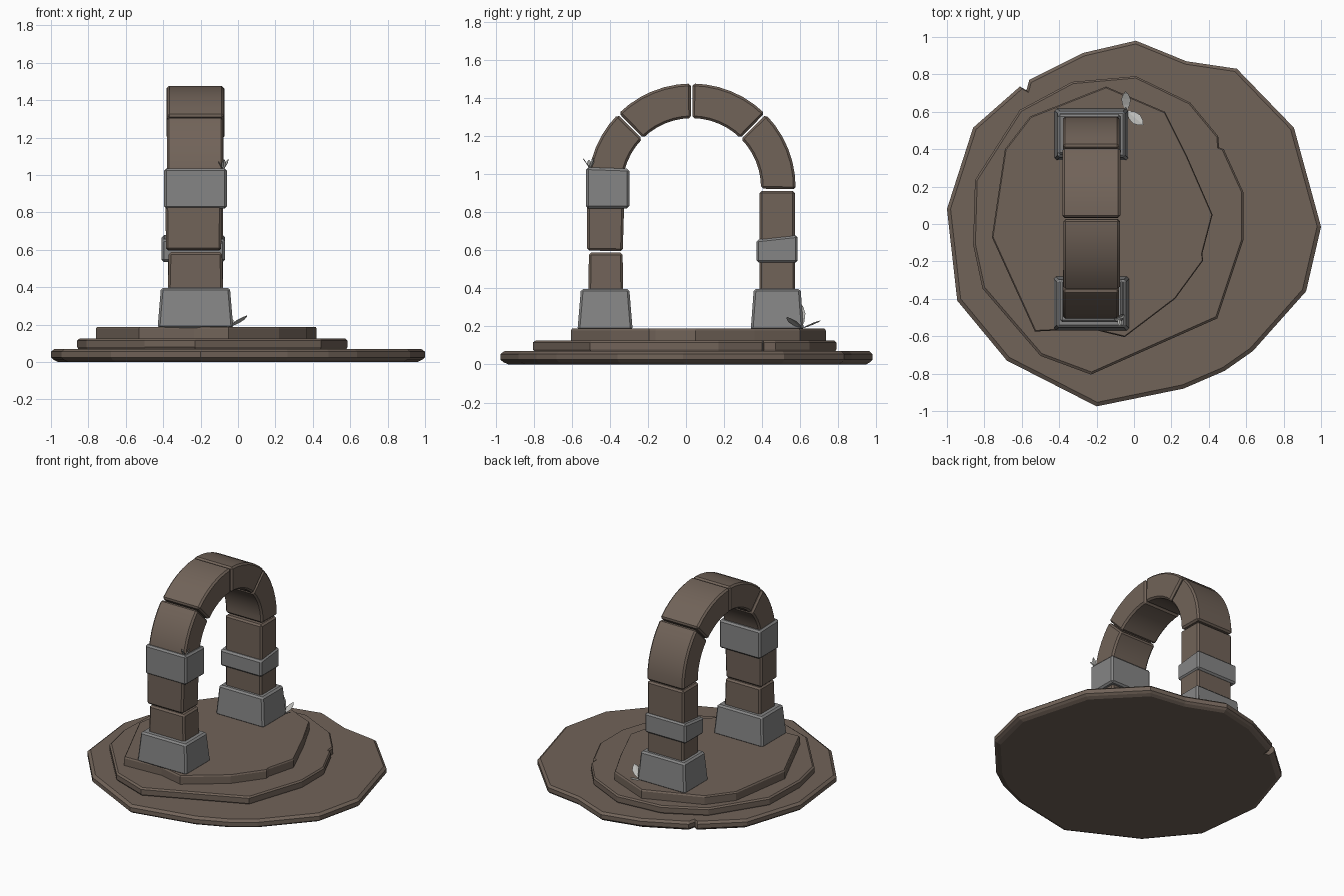
import bpy, bmesh, math
from mathutils import Vector, Matrix

if "Cube" in bpy.data.objects:
    bpy.data.objects.remove(bpy.data.objects["Cube"])


def material(name, rgb):
    m = bpy.data.materials.new(name)
    m.diffuse_color = (*rgb, 1)
    m.use_nodes = True
    m.node_tree.nodes["Principled BSDF"].inputs["Base Color"].default_value = m.diffuse_color
    return m


BROWN = material("brown stone", (0.165, 0.125, 0.099))
GREY = material("grey stone", (0.235, 0.235, 0.235))
LEAF = material("pale leaf", (0.50, 0.50, 0.48))


def finish(bm, name, mat, bevel=0.0, smooth=False):
    bmesh.ops.recalc_face_normals(bm, faces=bm.faces)
    if bevel:
        sharp = [e for e in bm.edges if e.calc_face_angle(0) > math.radians(40)]
        bmesh.ops.bevel(bm, geom=sharp, offset=bevel, segments=1, affect='EDGES')
    if smooth:
        for f in bm.faces:
            f.smooth = True
        for e in bm.edges:
            e.smooth = e.calc_face_angle(0) < math.radians(25)
    me = bpy.data.meshes.new(name)
    bm.to_mesh(me)
    bm.free()
    me.materials.append(mat)
    ob = bpy.data.objects.new(name, me)
    bpy.context.collection.objects.link(ob)
    return ob


def slab(name, outline, rings):
    """Irregular stone disc: outline repeated in rings of (inset scale, z)."""
    bm = bmesh.new()
    c = sum((Vector(p) for p in outline), Vector((0, 0))) / len(outline)
    loops = [[bm.verts.new((*(c + (Vector(p) - c) * s), z)) for p in outline] for s, z in rings]
    n = len(outline)
    for a, b in zip(loops, loops[1:]):
        for i in range(n):
            j = (i + 1) % n
            bm.faces.new((a[i], a[j], b[j], b[i]))
    bm.faces.new(loops[0][::-1])
    bm.faces.new(loops[-1])
    return finish(bm, name, BROWN)


def block(name, mat, x, y, z, taper=(0, 0), slope=0, tilt=0, bevel=0.012):
    """Chamfered block from (min, max) ranges, narrowed at the top by taper."""
    bm = bmesh.new()
    bmesh.ops.create_cube(bm, size=1)
    cx, cy, cz = (sum(r) / 2 for r in (x, y, z))
    sx, sy, sz = (r[1] - r[0] for r in (x, y, z))
    for v in bm.verts:
        top = v.co.z > 0
        px = v.co.x * (sx - 2 * taper[0] * top)
        py = v.co.y * (sy - 2 * taper[1] * top)
        v.co = (px, py, v.co.z * sz + slope * (1 if v.co.y > 0 else -1) * top)
    bm.transform(Matrix.Translation((cx, cy, cz)) @ Matrix.Rotation(math.radians(tilt), 4, 'X'))
    return finish(bm, name, mat, bevel)


def voussoir(name, a0, a1, x0, x1, steps=6):
    """Curved arch stone between two angles in the y-z plane."""
    bm = bmesh.new()
    secs = []
    for i in range(steps + 1):
        a = math.radians(a0 + (a1 - a0) * i / steps)
        secs.append([bm.verts.new((x, 0.03 + r * math.cos(a), 0.93 + r * math.sin(a)))
                     for x, r in ((x0, 0.364), (x1, 0.364), (x1, 0.546), (x0, 0.546))])
    for a, b in zip(secs, secs[1:]):
        for i in range(4):
            j = (i + 1) % 4
            bm.faces.new((a[i], a[j], b[j], b[i]))
    bm.faces.new(secs[0][::-1])
    bm.faces.new(secs[-1])
    return finish(bm, name, BROWN, 0.012, True)


def leaf(name, base, tip, width, side):
    """Thin pointed leaf with a slight fold, from base to tip."""
    bm = bmesh.new()
    b, t, s = Vector(base), Vector(tip), Vector(side).normalized()
    up = (t - b).cross(s).normalized() * 0.004
    mids = [[b.lerp(t, f) + s * width * w * k + up * (1 - abs(k)) for k in (-1, 0, 1)]
            for f, w in ((0.3, 0.4), (0.6, 0.5), (0.85, 0.28))]
    rows = [[bm.verts.new(p) for p in row] for row in mids]
    vb, vt = bm.verts.new(b), bm.verts.new(t)
    for i in (0, 1):
        bm.faces.new((vb, rows[0][i], rows[0][i + 1]))
        for p, q in zip(rows, rows[1:]):
            bm.faces.new((p[i], p[i + 1], q[i + 1], q[i]))
        bm.faces.new((rows[-1][i], vt, rows[-1][i + 1]))
    bmesh.ops.solidify(bm, geom=bm.faces[:], thickness=0.004)
    return finish(bm, name, LEAF)


# Three stacked irregular stone steps
slab("ground_slab", [(0.01, .98), (-.27, .915), (-.56, .77), (-.575, .715), (-.61, .735), (-.86, .515),
                     (-1, .08), (-.945, -.41), (-.68, -.73), (-.2, -.975), (.265, -.88), (.485, -.785),
                     (.635, -.68), (.92, -.36), (1, -.015), (.855, .515), (.55, .83), (.28, .87)],
     [(.96, 0), (.985, .012), (1, .025), (1, .055), (.98, .07)])
slab("middle_step", [(.01, .79), (-.33, .76), (-.61, .61), (-.85, .235), (-.86, -.11), (-.81, -.345),
                     (-.5, -.705), (-.23, -.805), (.445, -.505), (.585, -.085), (.585, .17), (.48, .40),
                     (.455, .41), (.45, .47), (.3, .65)],
     [(.985, .06), (1, .08), (1, .115), (.985, .125)])
slab("top_step", [(-.15, .735), (-.555, .575), (-.69, .4), (-.76, -.07), (-.53, -.575), (-.235, -.56),
                  (-.05, -.605), (.22, -.4), (.37, -.195), (.365, -.16), (.42, .05), (.285, .36), (.165, .6)],
     [(1, .115), (1, .178), (.99, .188)])

# Front leg
block("front_plinth", GREY, (-.43, -.025), (-.57, -.28), (.18, .397), (.018, .018))
block("front_leg_lower", BROWN, (-.375, -.08), (-.513, -.33), (.38, .588), (.005, .003))
block("front_leg_upper", BROWN, (-.385, -.09), (-.518, -.33), (.597, .84), (-.003, -.003), tilt=-1)
block("front_collar", GREY, (-.395, -.06), (-.525, -.298), (.82, 1.032), slope=-.004)

# Back leg
block("back_plinth", GREY, (-.425, -.03), (.34, .618), (.18, .397), (.018, .016))
block("back_leg_lower", BROWN, (-.375, -.08), (.385, .573), (.38, .56))
block("back_collar", GREY, (-.408, -.07), (.37, .587), (.535, .668), slope=.012)
block("back_leg_upper", BROWN, (-.378, -.08), (.387, .572), (.63, .912))

# Four curved arch stones
for i, (x0, x1) in enumerate([(-.38, -.078), (-.383, -.073), (-.377, -.075), (-.38, -.08)]):
    voussoir(f"arch_stone_{i + 1}", i * 45 + (-1 if i == 0 else .5), i * 45 + 44.5, x0, x1)

# Leaf sprouts at the back plinth and on the front collar
root = (-.04, .605, .188)
leaf("plinth_leaf_1", root, (.05, .53, .25), .06, (.6, .75, 0))
leaf("plinth_leaf_2", root, (-.045, .71, .232), .05, (1, 0, .2))
leaf("plinth_leaf_3", root, (-.055, .605, .32), .045, (.2, 1, 0))
root = (-.08, -.505, 1.028)
leaf("collar_leaf_1", root, (-.052, -.485, 1.085), .025, (.6, -.75, 0))
leaf("collar_leaf_2", root, (-.105, -.51, 1.075), .025, (0, 1, 0))
leaf("collar_leaf_3", root, (-.075, -.545, 1.085), .025, (1, 0, 0))
